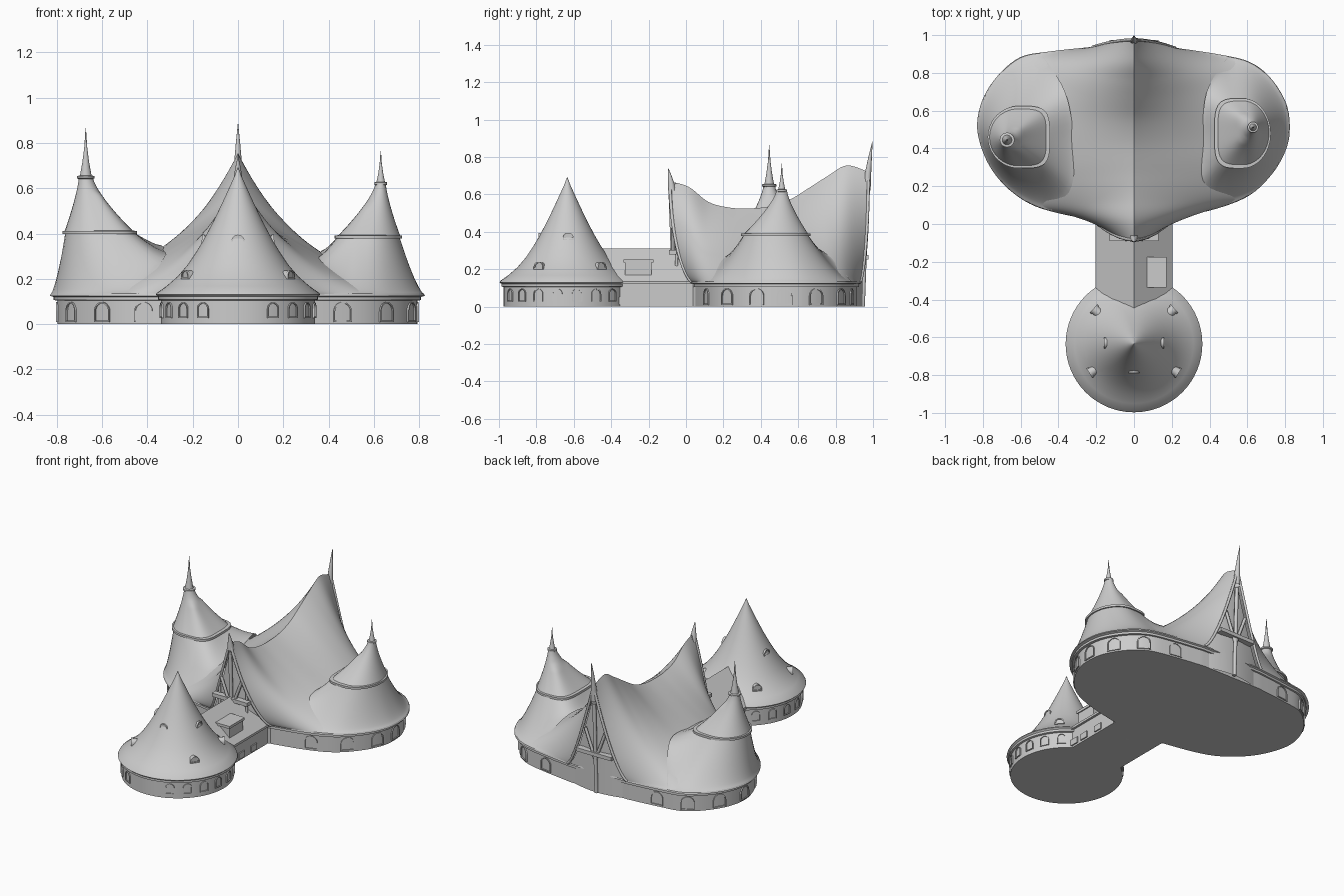
import bpy, bmesh, math
from mathutils import Vector as V

if "Cube" in bpy.data.objects:
    bpy.data.objects.remove(bpy.data.objects["Cube"])


def make(name, verts, faces, angle=40):
    me = bpy.data.meshes.new(name)
    me.from_pydata([tuple(v) for v in verts], [], faces)
    bm = bmesh.new()
    bm.from_mesh(me)
    bmesh.ops.remove_doubles(bm, verts=bm.verts, dist=1e-5)
    bmesh.ops.recalc_face_normals(bm, faces=bm.faces)
    bm.to_mesh(me)
    bm.free()
    ob = bpy.data.objects.new(name, me)
    bpy.context.collection.objects.link(ob)
    bpy.ops.object.select_all(action='DESELECT')
    ob.select_set(True)
    bpy.context.view_layer.objects.active = ob
    bpy.ops.object.shade_smooth_by_angle(angle=math.radians(angle))
    return ob


def loft(name, rings, closed=True, cap0=False, cap1=False):
    n = len(rings[0])
    faces = []
    for r in range(len(rings) - 1):
        for i in range(n if closed else n - 1):
            j = (i + 1) % n
            faces.append((r * n + i, r * n + j, (r + 1) * n + j, (r + 1) * n + i))
    if cap0:
        faces.append(tuple(range(n)))
    if cap1:
        faces.append(tuple(range((len(rings) - 1) * n, len(rings) * n)))
    return make(name, [v for r in rings for v in r], faces)


def spline(pts, u):
    # Catmull-Rom point at u in 0..1
    pts = [V(p) for p in pts]
    n = len(pts)
    t = u * (n - 1)
    i = min(int(t), n - 2)
    t -= i
    a, b, c, d = (pts[max(0, min(n - 1, k))] for k in range(i - 1, i + 3))
    return 0.5 * (2 * b + (c - a) * t + (2 * a - 5 * b + 4 * c - d) * t * t + (3 * b - a - 3 * c + d) * t ** 3)


def tube(name, pts, r):
    cu = bpy.data.curves.new(name, 'CURVE')
    cu.dimensions = '3D'
    cu.bevel_depth = r
    cu.bevel_resolution = 1
    cu.use_fill_caps = True
    s = cu.splines.new('POLY')
    s.points.add(len(pts) - 1)
    for p, q in zip(s.points, pts):
        p.co = (*q, 1)
    bpy.context.collection.objects.link(bpy.data.objects.new(name, cu))


def box(name, lo, hi):
    ring = lambda z: [V((x, y, z)) for x, y in ((lo[0], lo[1]), (hi[0], lo[1]), (hi[0], hi[1]), (lo[0], hi[1]))]
    return loft(name, [ring(lo[2]), ring(hi[2])], True, True, True)


def circle(cx, cy, r, z, n=64):
    return [V((cx + r * math.cos(k * math.tau / n), cy + r * math.sin(k * math.tau / n), z)) for k in range(n)]


def arch(w, h, n=10):
    # arch outline in (side, up)
    r = w / 2
    return [(-r, 0)] + [(-r * math.cos(math.pi * k / n), h - r + r * math.sin(math.pi * k / n)) for k in range(n + 1)] + [(r, 0)]


def arch_part(name, pos, ang, w, h, d0, d1, border=0):
    # arched frame (border > 0) or solid arched block, facing direction ang
    out = V((math.cos(ang), math.sin(ang), 0))
    side = V((-out.y, out.x, 0))
    P = lambda prof, d, lift=0: [V(pos) + side * s + V((0, 0, z + lift)) + out * d for s, z in prof]
    a = arch(w, h)
    if not border:
        return loft(name, [P(a, d0), P(a, d1)], True, True, True)
    b = arch(w - 2 * border, h - 2 * border)
    return loft(name, [P(a, d0), P(a, d1), P(b, d1, border), P(b, d0, border)])


# ---- front round house
CY = -0.635
loft("round_house_wall", [circle(0, CY, .34, 0), circle(0, CY, .34, .12)], True, True)
roof = [(.34, .105), (.352, .108), (.352, .122), (.362, .13), (.358, .138), (.315, .168), (.265, .212), (.22, .265),
        (.18, .325), (.145, .385), (.108, .455), (.072, .53), (.042, .595), (.017, .65), (.001, .692)]
loft("round_house_roof", [circle(0, CY, r, z) for r, z in roof])
for k in range(20):
    a = (k + .5) * math.tau / 20
    if -.96 < math.sin(a) < .75:
        arch_part("round_house_window", (.34 * math.cos(a), CY + .34 * math.sin(a), .028), a, .056, .068, -.01, .006, .005)
for x, y, z in ((0, -.77, .355), (.14, -.63, .355), (-.14, -.63, .355), (.22, -.78, .2),
                (-.22, -.78, .2), (.2, -.46, .2), (-.2, -.46, .2)):
    a = math.atan2(y - CY, x)
    arch_part("roof_dormer", (x, y, z), a, .05, .036, -.04, .014)
    arch_part("roof_dormer_frame", (x, y, z), a, .058, .04, .008, .019, .007)

# ---- connecting passage
gable = lambda y: [V((x, y, z)) for x, z in ((-.19, 0), (-.19, .12), (-.205, .12), (-.205, .135), (0, .31),
                                             (.205, .135), (.205, .12), (.19, .12), (.19, 0))]
loft("passage", [gable(-.46), gable(.06)], True, True, True)
box("passage_skylight", (.075, -.325, .16), (.165, -.185, .235))
box("passage_skylight_lid", (.065, -.335, .235), (.172, -.175, .252))
for s in (-1, 1):
    for y in (-.33, -.24, -.11):
        box("passage_window", (s * .192 - .006, y - .03, .012), (s * .192 + .006, y + .03, .052))

# ---- great hall tent roof
right = [(.22, .035, 0), (.44, .085, 0), (.61, .155, 0), (.73, .27, 0), (.8, .395, 0), (.82, .51, 0),
         (.8, .64, 0), (.72, .77, 0), (.61, .855, 0), (.45, .895, 0), (.22, .93, 0)]
left = [(-.22, .025, 0), (-.4, .06, 0), (-.55, .11, 0), (-.68, .205, 0), (-.775, .335, 0), (-.825, .5, 0),
        (-.8, .65, 0), (-.72, .78, 0), (-.6, .88, 0), (-.45, .91, 0), (-.22, .935, 0)]
ridge = [(0, -.085, .67), (0, .015, .64), (0, .12, .56), (0, .23, .53), (0, .33, .525), (0, .44, .535),
         (0, .55, .57), (0, .65, .63), (0, .76, .7), (0, .86, .755), (0, .975, .72)]
EAVE = .13


def tent(u, v, side):
    r, o = spline(ridge, u), spline(side, u)
    return V((o.x * v, r.y + (o.y - r.y) * v ** 1.8, EAVE + (r.z - EAVE) * (1 - v) ** 1.4))


NU, NV = 60, 24
row = lambda u: [tent(u, 1 - k / NV, left) for k in range(NV)] + [tent(u, k / NV, right) for k in range(NV + 1)]
loft("hall_roof", [row(k / NU) for k in range(NU + 1)], False)

# ---- hall walls, eave trim and windows
edge = [spline(right, k / 50) for k in range(51)] + [spline(left, 1 - k / 50) for k in range(51)]
hub = V((0, .48, 0))
offset = lambda s, z: [hub + (p - hub) * s + V((0, 0, z)) for p in edge]
loft("hall_wall", [offset(.965, 0), offset(.965, .12)], True, True)
loft("hall_eave_trim", [offset(.96, .104), offset(.985, .106), offset(.985, .12), offset(1.006, .125), offset(1, .135)])
for side, s in ((right, 1), (left, -1)):
    for k in range(7):
        u = .12 + .79 * k / 6
        p = hub + (spline(side, u) - hub) * .965
        t = spline(side, u + .01) - spline(side, u - .01)
        arch_part("hall_window", p + V((0, 0, .01)), math.atan2(-t.x * s, t.y * s), .084, .088, -.012, .006, .006)

# ---- gable ends: wall, barge boards, timber frame, finial
for u, off, y, zt, ty, zc in ((0, .03, -.07, .74, -.095, .29), (1, -.03, .955, .885, .997, .265)):
    prof = [tent(u, 1 - k / 12, left) for k in range(12)] + [tent(u, k / 12, right) for k in range(13)]
    top = [p + V((0, off, 0)) for p in prof]
    loft("gable_wall", [[V((p.x, p.y, 0)) for p in top], top], False)
    tube("barge_board", prof[:13], .009)
    tube("barge_board", prof[12:], .009)
    sgn = -1 if u == 0 else 1
    tube("gable_post", [(0, y - sgn * .01, 0), (0, y + sgn * .012, .6)], .013)
    box("gable_crossbeam", (-.13, y - .02, zc - .012), (.13, y + .02, zc + .012))
    for s in (-1, 1):
        tube("gable_brace", [(0, y, .22), (s * .075, y, .42)], .01)
        if u == 0:
            tube("gable_side_post", [(s * .1, y + .02, 0), (s * .1, y + .02, .36)], .009)
    y0 = prof[12].y
    zb = .62
    fin = [(.022, 0), (.017, .35), (.009, .7), (.001, 1)]
    loft("gable_finial", [circle(0, y0 - sgn * .01 + (ty - y0 + sgn * .01) * t ** 1.3, r, zb + (zt - zb) * t, 12)
                          for r, t in fin])


# ---- side towers
def tower(tag, c, a, b, zr, apex, zn, rn, side, inner):
    sx = math.copysign(1, c[0])
    base = [spline(side, k / 40) + V((0, 0, EAVE + .004)) for k in range(5, 36)]
    path = [base[-1]] + inner + [base[0]]
    base += [spline(path, k / 24) for k in range(1, 24)]

    def ring_point(p, s, z, cx, cy):
        # round on the outside, squared off toward the hall
        d = V((p.x - c[0], p.y - c[1], 0)).normalized()
        n = 2 if d.x * sx > 0 or s < .35 else 4
        r = s / (abs(d.x / a) ** n + abs(d.y / b) ** n) ** (1 / n)
        return V((cx + d.x * r, cy + d.y * r, z))
    ring = lambda s, z, cx=c[0], cy=c[1]: [ring_point(p, s, z, cx, cy) for p in base]
    top = ring(.95, zr)
    skirt = []
    for k in range(15):
        t = k / 14
        skirt.append([V((q.x + (p.x - q.x) * t, q.y + (p.y - q.y) * t, p.z + (q.z - p.z) * (1 - t) ** 1.35))
                      for p, q in zip(base, top)])
    loft(tag + "_tower_skirt", skirt)
    loft(tag + "_tower_ring", [ring(.9, zr - .008), ring(1.03, zr - .008), ring(1.03, zr + .006), ring(.9, zr + .008)])
    # concave cone leaning toward its spire
    cone = []
    sn = rn / a
    for k in range(13):
        t = k / 12
        s = sn + (.97 - sn) * (1 - t) ** 1.35
        m = (1 - s) / (1 - sn)
        cone.append(ring(s, zr + (zn - zr) * t, c[0] + (apex[0] - c[0]) * m, c[1] + (apex[1] - c[1]) * m))
    loft(tag + "_tower_roof", cone)
    h = apex[2] - zn
    spire = [(rn * 1.0, -.01), (rn * 1.3, -.006), (rn * 1.3, .004), (rn * .85, .006), (rn * .5, h * .3),
             (rn * .22, h * .6), (.001, h)]
    loft(tag + "_tower_spire", [circle(apex[0], apex[1], r, zn + z, 24) for r, z in spire])


tower("left", (-.61, .46), .16, .16, .405, (-.672, .445, .865), .65, .03, left,
      [V((-.365, .7, .335)), V((-.32, .45, .325)), V((-.33, .2, .285))])
tower("right", (.575, .48), .145, .18, .385, (.63, .512, .765), .622, .022, right,
      [V((.385, .7, .315)), V((.36, .45, .3)), V((.35, .21, .27))])
